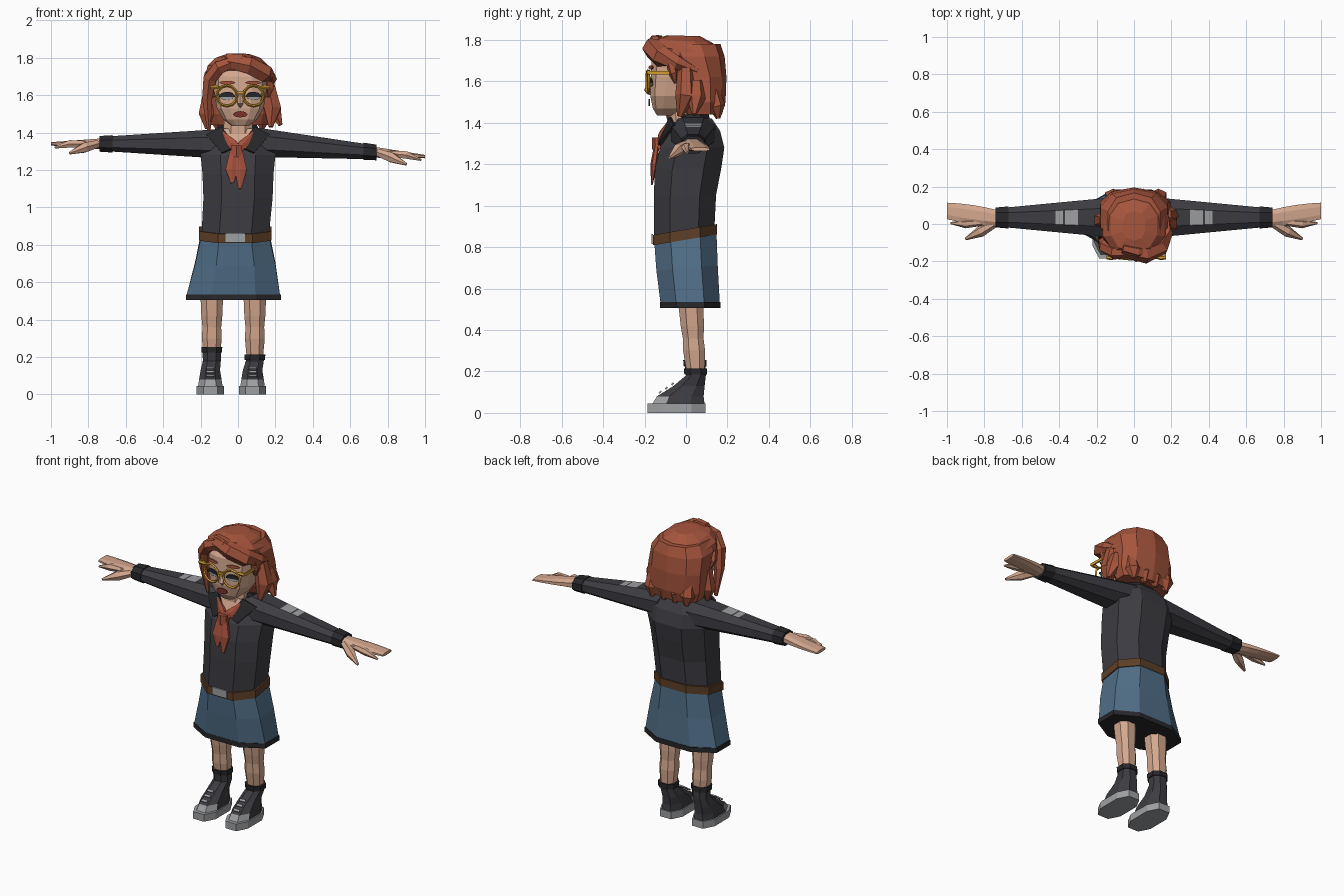
import bpy, bmesh
from math import sin, cos, pi
from mathutils import Vector

if "Cube" in bpy.data.objects:
    bpy.data.objects.remove(bpy.data.objects["Cube"])


def material(name, *rgb):
    mat = bpy.data.materials.new(name)
    mat.use_nodes = True
    mat.diffuse_color = (*rgb, 1)
    mat.node_tree.nodes["Principled BSDF"].inputs["Base Color"].default_value = (*rgb, 1)
    return mat


skin = material("skin", .66, .39, .27)
hair = material("auburn hair", .38, .09, .046)
knit = material("charcoal knit", .046, .045, .054)
trim = material("black trim", .021, .021, .025)
denim = material("blue denim", .08, .155, .24)
leather = material("brown leather", .11, .05, .02)
grey = material("light grey", .34, .35, .36)
gold = material("gold frame", .65, .34, .03)
lip = material("dark red lips", .2, .03, .02)
red = material("red scarf", .38, .08, .045)


def finish(name, bm, mats, rule=None):
    """Turn a bmesh into an object; rule(centre, normal) picks the material slot."""
    bmesh.ops.recalc_face_normals(bm, faces=bm.faces[:])
    if rule:
        for face in bm.faces:
            face.material_index = int(rule(face.calc_center_median(), face.normal))
    mesh = bpy.data.meshes.new(name)
    bm.to_mesh(mesh)
    bm.free()
    ob = bpy.data.objects.new(name, mesh)
    bpy.context.scene.collection.objects.link(ob)
    for mat in mats:
        mesh.materials.append(mat)
    return ob


def bridge(name, loops, mats, rule=None):
    """Skin a stack of equal point loops and cap both ends."""
    bm = bmesh.new()
    rows = [[bm.verts.new(point) for point in loop] for loop in loops]
    count = len(rows[0])
    for low, high in zip(rows, rows[1:]):
        for i in range(count):
            j = (i + 1) % count
            bm.faces.new((low[i], low[j], high[j], high[i]))
    bm.faces.new(rows[0])
    bm.faces.new(rows[-1])
    return finish(name, bm, mats, rule)


def outline(sides, power):
    """Rounded-box outline of unit half-width."""
    angles = [(i + .5) * 2 * pi / sides for i in range(sides)]
    points = [[abs(v) ** power * (1 if v > 0 else -1) for v in (cos(a), sin(a))] for a in angles]
    reach = max(point[0] for point in points)
    return [(u / reach, v / reach) for u, v in points]


def ring(z, half, front, back, x=0, tilt=0):
    """Level section: half width in x, front and back limits in y."""
    return Vector((x, (front + back) / 2, z)), half, (back - front) / 2, tilt


def loft(name, rings, *mats, sides=8, power=.85, across=False, rule=None):
    """Skin (centre, radius, radius, tilt) sections, level or across the x axis."""
    loops = []
    for centre, ra, rb, tilt in rings:
        shape = [(u * ra, v * rb) for u, v in outline(sides, power)]
        loops.append([centre + Vector((0, a, b) if across else (a, b, tilt * b)) for a, b in shape])
    return bridge(name, loops, mats, rule)


def strand(name, path, width, mat, flat=1):
    """Lock that swells in the middle and tapers to its tip."""
    points = [Vector(point) for point in path]
    last = len(points) - 1
    loops = []
    for i, centre in enumerate(points):
        along = (points[min(i + 1, last)] - points[max(i - 1, 0)]).normalized()
        side = along.cross(Vector((0, 1, 0))).normalized()
        depth = along.cross(side) * flat
        t = i / last
        radius = width * (.75 + 1.5 * t - 2 * t * t)
        loops.append([centre + radius * (side * u + depth * v) for u, v in outline(6, 1)])
    return bridge(name, loops, [mat])


def plate(name, points, mat, thick=.008):
    bm = bmesh.new()
    bm.faces.new([bm.verts.new(point) for point in points])
    ob = finish(name, bm, [mat])
    mod = ob.modifiers.new("thickness", "SOLIDIFY")
    mod.thickness, mod.offset = thick, 0


def face_patch(name, offset, z, half, height, mat, lift=0, turn=2 * pi):
    """Oval, or upper part of one, laid on the curved front of the face."""
    points = []
    for i in range(8):
        a = turn * i / (8 if turn > pi else 7)
        x = offset + half * cos(a)
        y = max(0, abs(x) - .04) * .24 - .177 - lift
        points.append((FACE_X + x, y, z + height * sin(a)))
    plate(name, points, mat, .006)


HIP_X = -.015
FACE_X = .012

# Sweater body, skirt and belt
loft("sweater", [ring(z=.85, half=.18, front=-.155, back=.135, x=HIP_X),
                 ring(z=1.05, half=.185, front=-.155, back=.145),
                 ring(z=1.18, half=.19, front=-.15, back=.17),
                 ring(z=1.28, half=.2, front=-.125, back=.185),
                 ring(z=1.36, half=.19, front=-.075, back=.165),
                 ring(z=1.42, half=.12, front=-.055, back=.125)], knit)
loft("skirt", [ring(z=.85, half=.183, front=-.153, back=.147, x=HIP_X, tilt=.17),
               ring(z=.7, half=.215, front=-.143, back=.153, x=HIP_X, tilt=.08),
               ring(z=.53, half=.25, front=-.123, back=.163, x=HIP_X - .01)], denim)
loft("skirt_hem", [ring(z=z, half=.254, front=-.125, back=.166, x=HIP_X - .01) for z in (.505, .535)], trim)
loft("belt", [ring(z=z, half=.193, front=-.16, back=.15, x=HIP_X, tilt=.17) for z in (.835, .885)], leather)
loft("belt_buckle", [ring(z=z, half=.052, front=-.167, back=-.159, x=HIP_X) for z in (.815, .863)], grey, sides=4)

# Arms and hands; the left arm droops a little more than the right
for s, side, droop in ((1, "left", .085), (-1, "right", 0)):
    def on_arm(x, y, z=1.34):
        return Vector((s * x, y, z - droop * (x - .2)))

    def sleeve(x, extra=0):
        return on_arm(x, .035), .118 - .095 * x + extra, .085 - .065 * x + extra, 0

    def elbow_patch(centre, normal):
        x = abs(centre.x)
        return normal.z > .85 and .3 < x < .42 and not .37 < x < .38

    loft(side + "_sleeve", [sleeve(x) for x in (.1, .2, .3, .37, .38, .42, .5, .7)],
         knit, grey, across=True, rule=elbow_patch)
    loft(side + "_cuff", [sleeve(x, extra=.005) for x in (.67, .74)], trim, across=True)
    loft(side + "_palm", [(on_arm(.73 + .27 * t, .03 + .04 * t), .044 + .03 * t * (1 - t), .029 - .02 * t, 0)
                          for t in (0, .25, .5, .75, 1)], skin, across=True)
    strand(side + "_index_finger", [on_arm(.8, .01), on_arm(.9, 0), on_arm(.98, .005, 1.32)], .02, skin)
    strand(side + "_thumb", [on_arm(.75, 0), on_arm(.82, -.04, 1.32), on_arm(.9, -.08, 1.29)], .026, skin)

# Legs and boots
for s, side, top in ((1, "left", .21), (-1, "right", .25)):
    x = s * .115 - .025
    foot = s * .113 - .035

    def shin(z, radius):
        y = .06 - .07 * z
        return ring(z, radius, front=y - radius, back=y + radius, x=x)

    def toe_cap(centre, normal):
        return centre.y < -.08 and centre.z < .085

    loft(side + "_leg", [shin(.56, .062), shin(.42, .056), shin(.36, .05), shin(.3, .053), shin(.18, .042)], skin)
    loft(side + "_boot", [ring(z=.04, half=.066, front=-.165, back=.09, x=foot),
                          ring(z=.08, half=.06, front=-.14, back=.085, x=foot),
                          ring(z=.13, half=.052, front=-.06, back=.09, x=foot),
                          shin(.18, .048), shin(top, .05)], knit, grey, rule=toe_cap)
    loft(side + "_boot_cuff", [shin(top - .025, .055), shin(top + .005, .056)], trim)
    loft(side + "_sole", [ring(z=z, half=.073, front=-.185, back=.095, x=foot) for z in (0, .045)], grey, power=.75)
    for i in range(3):
        y, z = .03 * i - .13, .02 * i + .095
        plate(side + "_lace", [(foot + a * .02, y + b, z + b) for a, b in ((-1, 0), (1, 0), (1, .01), (-1, .01))], grey)

# Neck, collar and scarf
loft("neck", [ring(z=1.36, half=.085, front=-.085, back=.055), ring(z=1.5, half=.07, front=-.085, back=.045)], skin)
loft("collar_band", [ring(z=1.38, half=.13, front=-.055, back=.125),
                     ring(z=1.44, half=.1, front=-.04, back=.11)], trim)
plate("open_neckline", [(-.08, -.07, 1.42), (.08, -.07, 1.42), (0, -.116, 1.31)], skin)
for s in (1, -1):
    plate("collar_flap", [(s * .085, -.075, 1.43), (s * .02, -.122, 1.32),
                          (s * .085, -.128, 1.29), (s * .17, -.055, 1.39)], trim, thick=.012)
    strand("scarf_neck", [(0, -.13, 1.31), (s * .03, -.12, 1.34), (s * .08, -.09, 1.4)], .025, red, flat=.5)
    strand("scarf_tail", [(s * .01 - .01, -.14, 1.3), (s * .025 - .01, -.155, 1.2),
                          (s * .02 - .01, -.165, s * -.015 + 1.115)], .032, red, flat=.45)
loft("scarf_knot", [ring(z=z, half=.03, front=-.16, back=-.11, x=-.008) for z in (1.27, 1.33)], red, sides=6)

# Head and face
loft("head", [ring(z=1.435, half=.045, front=-.14, back=-.05, x=FACE_X),
              ring(z=1.47, half=.09, front=-.16, back=.015, x=FACE_X),
              ring(z=1.53, half=.125, front=-.172, back=.07, x=FACE_X),
              ring(z=1.62, half=.14, front=-.17, back=.11, x=FACE_X),
              ring(z=1.7, half=.142, front=-.165, back=.125, x=FACE_X),
              ring(z=1.77, half=.12, front=-.12, back=.12, x=FACE_X)], skin, sides=12, power=.62)
strand("nose", [(FACE_X, -.165, 1.6), (FACE_X, -.185, 1.555), (FACE_X, -.17, 1.535)], .016, skin)
face_patch("mouth", 0, 1.498, half=.04, height=.017, mat=lip)
for s in (1, -1):
    eye = s * .071
    face_patch("eye", eye, 1.59, half=.036, height=.016, mat=grey)
    face_patch("eyelid", eye, 1.592, half=.042, height=.026, mat=trim, lift=.004, turn=pi)
    face_patch("eyebrow", eye, 1.667, half=.042, height=.01, mat=hair)
    # Glasses: rim, hinge wing and temple arm
    bpy.ops.mesh.primitive_torus_add(major_segments=12, minor_segments=4, major_radius=.055, minor_radius=.007,
                                     location=(FACE_X + eye, -.184, 1.597), rotation=(pi / 2, 0, s * .1))
    rim = bpy.context.object
    rim.name = "glasses_rim"
    rim.data.materials.append(gold)
    strand("glasses_wing", [(FACE_X + s * a, -.18, 1.643) for a in (.16, .13, .1)], .011, gold)
    loft("glasses_temple", [ring(z=z, half=.004, front=-.175, back=-.04, x=FACE_X + s * .156)
                            for z in (1.633, 1.65)], gold, sides=4)
    strand("sideburn", [(FACE_X + s * .145, y, z) for y, z in ((-.08, 1.7), (-.06, 1.64), (-.05, 1.59))],
           .035, hair, flat=.6)
loft("glasses_bridge", [ring(z=z, half=.02, front=-.192, back=-.18, x=FACE_X) for z in (1.606, 1.62)], gold, sides=4)

# Hair: bob at the back, crown on top, then separate locks
loft("hair_bob", [ring(z=1.44, half=.165, front=0, back=.17, x=.01),
                  ring(z=1.5, half=.186, front=-.03, back=.186, x=.01),
                  ring(z=1.62, half=.182, front=-.05, back=.19),
                  ring(z=1.72, half=.178, front=-.11, back=.18),
                  ring(z=1.78, half=.14, front=-.14, back=.16)], hair, sides=10)
loft("hair_crown", [ring(z=1.7, half=.172, front=-.167, back=.163, tilt=-.22),
                    ring(z=1.75, half=.163, front=-.17, back=.165, tilt=-.12),
                    ring(z=1.795, half=.122, front=-.145, back=.125, tilt=-.08),
                    ring(z=1.82, half=.06, front=-.085, back=.065, tilt=-.03)], hair, sides=10)
strand("fringe_left", [(-.05, -.14, 1.78), (.06, -.16, 1.76), (.14, -.12, 1.72),
                       (.17, -.04, 1.69), (.17, .06, 1.65)], .045, hair)
strand("fringe_right", [(-.02, -.15, 1.78), (-.1, -.15, 1.75), (-.15, -.12, 1.69),
                        (-.165, -.1, 1.58), (-.155, -.08, 1.41)], .035, hair)
strand("front_curl", [(-.06, -.13, 1.8), (.02, -.15, 1.79), (.1, -.14, 1.76)], .03, hair)
strand("side_lock_left", [(.16, 0, 1.66), (.185, 0, 1.53), (.175, -.03, 1.43)], .045, hair)
strand("flick_left", [(.17, .05, 1.6), (.19, .05, 1.52), (.228, .04, 1.44)], .04, hair)
strand("side_lock_right", [(-.155, .02, 1.62), (-.17, .02, 1.5), (-.165, .02, 1.42)], .04, hair)
for i in range(4):
    x = .08 * i - .11
    strand("nape_lock", [(x, .13, 1.56), (x, .148, 1.48), (x, .155, 1.42)], .045, hair, flat=.8)
